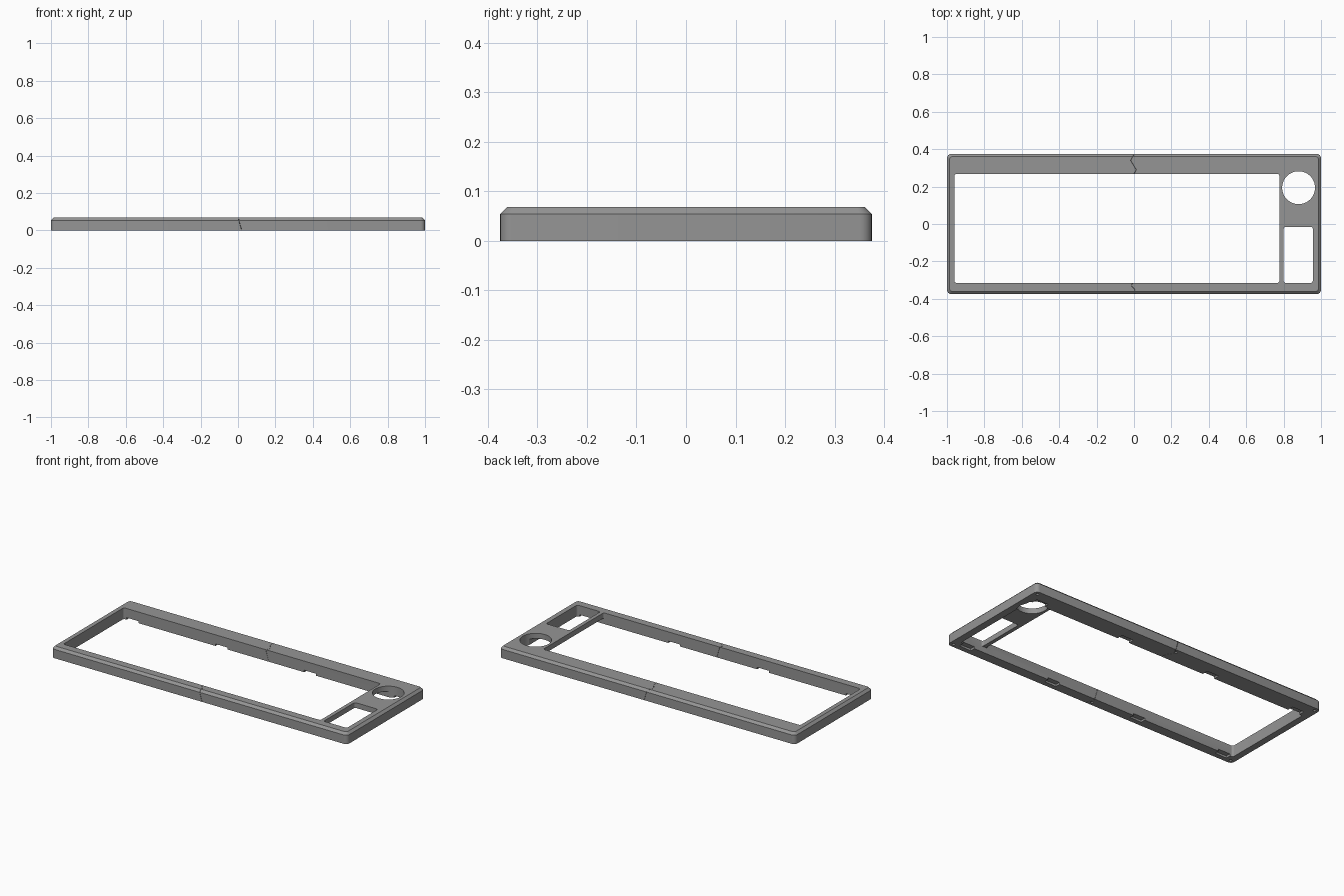
import bpy, bmesh, math

if "Cube" in bpy.data.objects:
    bpy.data.objects.remove(bpy.data.objects["Cube"])

H = 0.068          # total height
grey = bpy.data.materials.new("grey plastic")
grey.diffuse_color = (0.30, 0.30, 0.30, 1)
grey.use_nodes = True
grey.node_tree.nodes["Principled BSDF"].inputs["Base Color"].default_value = grey.diffuse_color


def outline(x0, x1, y0, y1, r, seg=6):
    """Rounded rectangle as a list of 2D points."""
    pts = []
    corners = [(x1 - r, y1 - r), (x0 + r, y1 - r), (x0 + r, y0 + r), (x1 - r, y0 + r)]
    for k, (cx, cy) in enumerate(corners):
        for i in range(seg + 1):
            a = math.pi / 2 * (k + i / seg)
            pts.append((cx + r * math.cos(a), cy + r * math.sin(a)))
    return pts


def loft(name, rings):
    """Closed solid through rings of 3D points."""
    bm = bmesh.new()
    loops = [[bm.verts.new(p) for p in ring] for ring in rings]
    n = len(loops[0])
    for a, b in zip(loops, loops[1:]):
        for i in range(n):
            j = (i + 1) % n
            bm.faces.new((a[i], a[j], b[j], b[i]))
    bm.faces.new(loops[0][::-1])
    bm.faces.new(loops[-1])
    bmesh.ops.recalc_face_normals(bm, faces=bm.faces)
    me = bpy.data.meshes.new(name)
    bm.to_mesh(me)
    bm.free()
    me.materials.append(grey)
    ob = bpy.data.objects.new(name, me)
    bpy.context.collection.objects.link(ob)
    return ob


def prism(name, pts, z0, z1):
    return loft(name, [[(x, y, z) for x, y in pts] for z in (z0, z1)])


def circle(cx, cy, r, n):
    return [(cx + r * math.cos(2 * math.pi * i / n), cy + r * math.sin(2 * math.pi * i / n))
            for i in range(n)]


# Outer body with rounded corners and a chamfered top edge
rings = []
for z, inset in ((0, 0), (0.054, 0), (H, 0.014)):
    o = outline(-1 + inset, 1 - inset, -0.375 + inset, 0.375 - inset, 0.024 - inset * 0.6)
    rings.append([(x, y, z) for x, y in o])
frame = loft("bezel_frame", rings)

cutters = [
    # Main opening, side window and round knob hole
    prism("main_opening", outline(-0.96, 0.777, -0.315, 0.268, 0.012), -0.1, 0.2),
    prism("side_window", outline(0.80, 0.956, -0.315, -0.015, 0.012), -0.1, 0.2),
    prism("knob_hole", circle(0.88, 0.194, 0.088, 48), -0.1, 0.2),
    # Hollow beneath the side panel
    prism("panel_hollow", outline(0.70, 0.956, -0.315, 0.268, 0.012), -0.1, 0.036),
]

# Clip notches along the lower inner edges
for x in (-0.9, -0.3, 0.3, 0.9):
    for y0, y1 in ((-0.345, -0.30), (0.25, 0.305)):
        cutters.append(prism("clip_notch", outline(x - 0.04, x + 0.04, y0, y1, 0.004, 2), -0.1, 0.012))

# Screw holes in the underside
for x in (-0.975, 0.0, 0.975):
    for y in (-0.352, 0.352):
        cutters.append(prism("screw_hole", circle(x, y, 0.008, 16), -0.1, 0.03))

# Slanted zigzag seam that divides the frame into two halves
for path in ([(0.0, 0.42), (0.0, 0.375), (-0.018, 0.34), (0.012, 0.29), (0.0, 0.268), (0.0, 0.22)],
             [(-0.008, -0.28), (-0.008, -0.315), (-0.014, -0.33), (0.004, -0.35), (0.0, -0.375), (0.0, -0.42)]):
    w = 0.0008
    loop = [(x - w, y) for x, y in path] + [(x + w, y) for x, y in reversed(path)]
    cutters.append(loft("seam", [[(x + 0.02 * (1 - z / H), y, z) for x, y in loop]
                                 for z in (-0.02, H + 0.02)]))

# Cut everything out of the body
bpy.context.view_layer.objects.active = frame
frame.select_set(True)
for c in cutters:
    m = frame.modifiers.new("cut", 'BOOLEAN')
    m.operation = 'DIFFERENCE'
    m.solver = 'EXACT'
    m.object = c
    bpy.ops.object.modifier_apply(modifier=m.name)
    bpy.data.objects.remove(c)

bpy.ops.object.shade_smooth_by_angle(angle=math.radians(25))
